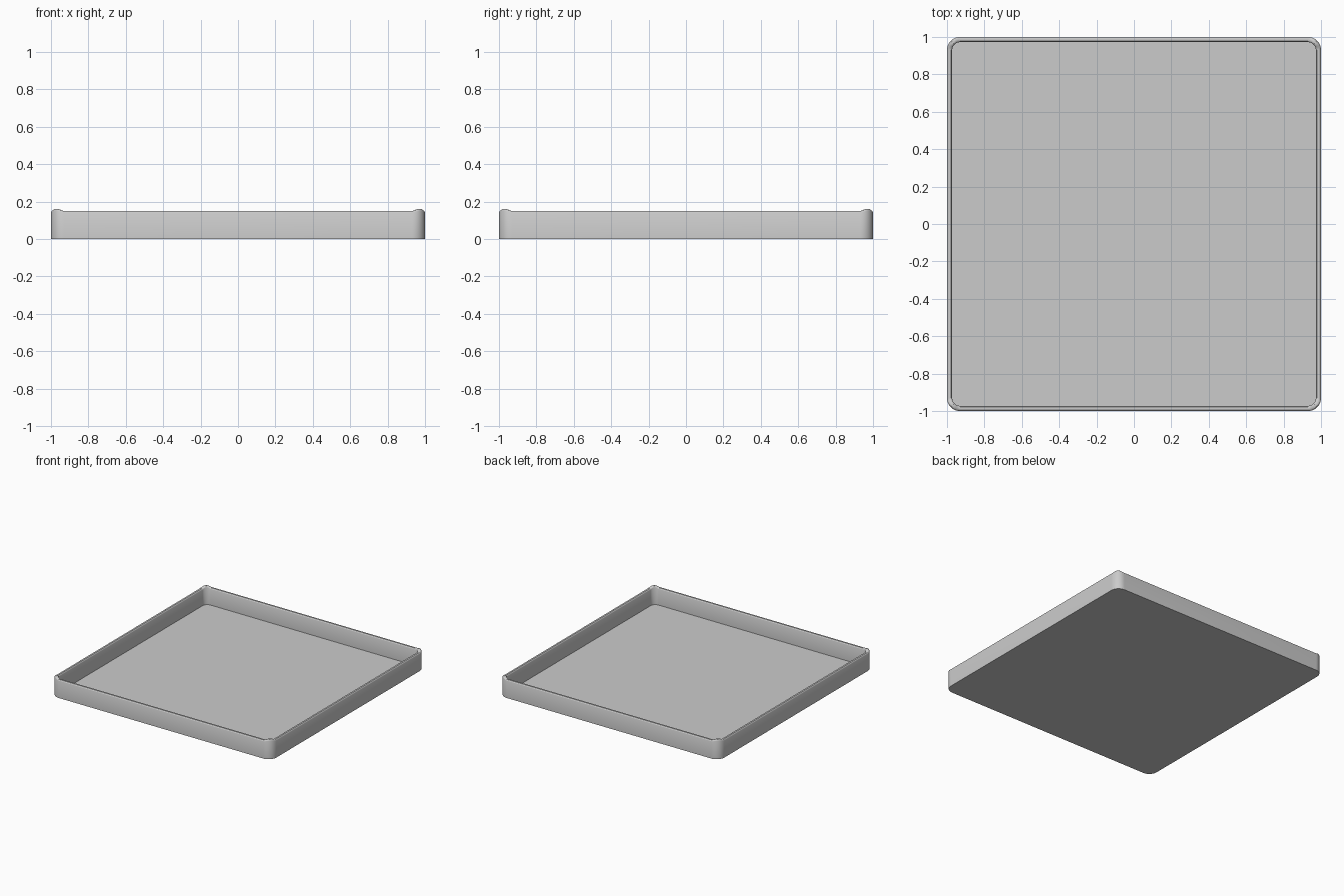
import bpy, bmesh, math

if "Cube" in bpy.data.objects:
    bpy.data.objects.remove(bpy.data.objects["Cube"])

HALF, RADIUS, STEPS = 1.0, 0.07, 16


def ring(bm, inset, z, lift):
    """Rounded square loop; lift raises the corner arcs."""
    verts = []
    r = RADIUS - inset
    c = HALF - RADIUS
    for k, (sx, sy) in enumerate(((1, 1), (-1, 1), (-1, -1), (1, -1))):
        for i in range(STEPS + 1):
            t = i / STEPS
            a = (k + t) * math.pi / 2
            u = min(1, min(t, 1 - t) / 0.45)
            bump = lift * u * u * (3 - 2 * u)
            verts.append(bm.verts.new((sx * c + r * math.cos(a),
                                       sy * c + r * math.sin(a), z + bump)))
    return verts


# Tray: thin floor, upright wall, softened rim with raised corners
profile = [(0, 0, 0), (0, 0.141, 0.010), (0.002, 0.145, 0.011),
           (0.007, 0.149, 0.011), (0.014, 0.150, 0.011),
           (0.021, 0.149, 0.011), (0.026, 0.145, 0.011),
           (0.028, 0.141, 0.010), (0.028, 0.01, 0)]
bm = bmesh.new()
rings = [ring(bm, *p) for p in profile]
for a, b in zip(rings, rings[1:]):
    n = len(a)
    for i in range(n):
        j = (i + 1) % n
        bm.faces.new((a[i], a[j], b[j], b[i]))
bm.faces.new(rings[0][::-1])
bm.faces.new(rings[-1])
bmesh.ops.recalc_face_normals(bm, faces=bm.faces)

mesh = bpy.data.meshes.new("tray")
bm.to_mesh(mesh)
bm.free()
tray = bpy.data.objects.new("tray", mesh)
bpy.context.collection.objects.link(tray)
bpy.context.view_layer.objects.active = tray
tray.select_set(True)
bpy.ops.object.shade_smooth_by_angle(angle=math.radians(30))
